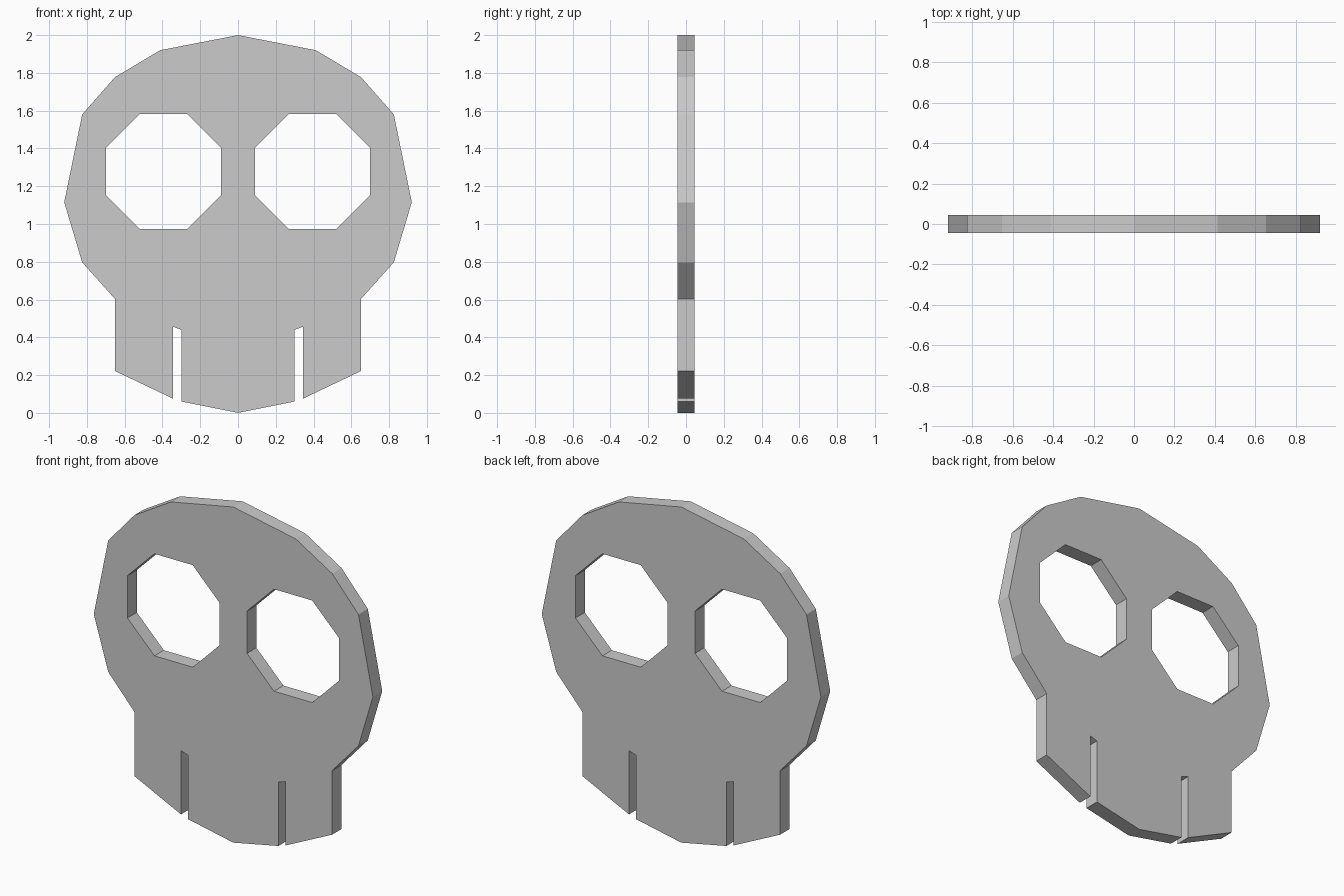
import bpy, bmesh
from math import cos, sin, pi, radians

if "Cube" in bpy.data.objects:
    bpy.data.objects.remove(bpy.data.objects["Cube"])

# Right half of the outline, from crown to chin, with the slot between the teeth
half = [(0, 2.0), (0.412, 1.92), (0.652, 1.777), (0.825, 1.58), (0.92, 1.115),
        (0.825, 0.797), (0.652, 0.604), (0.652, 0.222), (0.345, 0.076),
        (0.345, 0.456), (0.298, 0.44), (0.298, 0.06), (0, 0)]
outline = half + [(-x, z) for x, z in half[-2:0:-1]]


def octagon(cx, cz, apothem):
    r = apothem / cos(pi / 8)
    return [(cx + r * cos(pi / 8 + i * pi / 4), cz + r * sin(pi / 8 + i * pi / 4))
            for i in range(8)]


# Flat filled profile with two eye holes, thickened to a plate
curve = bpy.data.curves.new("skull_plate", 'CURVE')
curve.dimensions = '2D'
curve.fill_mode = 'BOTH'
curve.extrude = 0.044
for loop in (outline, octagon(0.394, 1.278, 0.304), octagon(-0.394, 1.278, 0.304)):
    spline = curve.splines.new('POLY')
    spline.points.add(len(loop) - 1)
    for point, (x, z) in zip(spline.points, loop):
        point.co = (x, z, 0, 1)
    spline.use_cyclic_u = True
    spline.use_smooth = False

plate = bpy.data.objects.new("skull_plate", curve)
bpy.context.collection.objects.link(plate)
plate.rotation_euler.x = radians(90)
bpy.context.view_layer.objects.active = plate
plate.select_set(True)
bpy.ops.object.convert(target='MESH')
bpy.ops.object.transform_apply(rotation=True)

# Weld the caps to the rim and merge the flat faces
bm = bmesh.new()
bm.from_mesh(plate.data)
bmesh.ops.remove_doubles(bm, verts=bm.verts, dist=0.0005)
bmesh.ops.recalc_face_normals(bm, faces=bm.faces)
for face in bm.faces:
    face.smooth = False
bm.to_mesh(plate.data)
bm.free()
